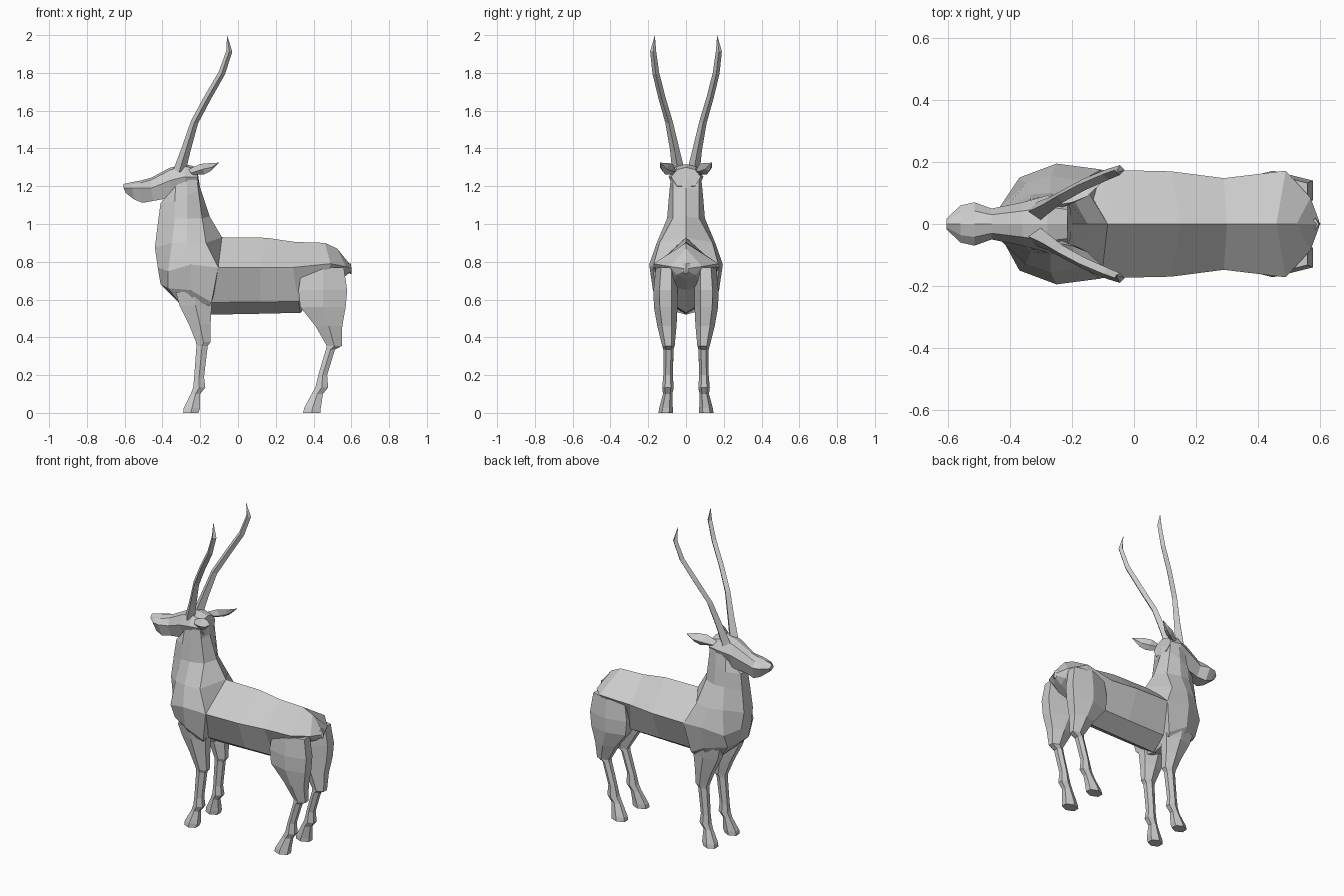
import bpy, bmesh
from mathutils import Vector

coat = bpy.data.materials.new("grey_coat")
coat.diffuse_color = (0.6, 0.6, 0.6, 1)


def loft(name, rings, mirror=False):
    """Skin closed rings of equal length and cap both ends, flat shaded."""
    bm = bmesh.new()
    vs = [[bm.verts.new(p) for p in r] for r in rings]
    n = len(vs[0])
    for a, b in zip(vs, vs[1:]):
        for i in range(n):
            j = (i + 1) % n
            bm.faces.new((a[i], a[j], b[j], b[i]))
    bm.faces.new(vs[0])
    bm.faces.new(vs[-1][::-1])
    bmesh.ops.remove_doubles(bm, verts=bm.verts, dist=0.0005)
    bmesh.ops.recalc_face_normals(bm, faces=bm.faces)
    me = bpy.data.meshes.new(name)
    bm.to_mesh(me)
    bm.free()
    me.materials.append(coat)
    ob = bpy.data.objects.new(name, me)
    bpy.context.collection.objects.link(ob)
    if mirror:
        m = ob.modifiers.new("mirror", 'MIRROR')
        m.use_axis = (False, True, False)
        m.use_mirror_merge = False
    return ob


def sym(half):
    """Complete a half ring across the y = 0 plane."""
    return half + [(x, -y, z) for x, y, z in reversed(half) if y > 0]


# Torso: ridge, side, lower side, belly line
loft("torso", [sym(r) for r in [
    [(-.15, 0, .93), (-.15, .17, .77), (-.16, .10, .59), (-.16, 0, .52)],
    [(-.09, 0, .93), (-.105, .175, .77), (-.14, .10, .585), (-.14, 0, .52)],
    [(.15, 0, .927), (.12, .17, .77), (.12, .10, .587), (.12, 0, .525)],
    [(.30, 0, .905), (.29, .148, .77), (.32, .10, .59), (.33, 0, .53)],
    [(.46, 0, .90), (.49, .172, .79), (.46, .08, .67), (.42, 0, .65)],
    [(.525, 0, .87), (.57, .085, .775), (.56, .05, .73), (.55, 0, .71)],
    [(.59, 0, .79), (.597, .012, .765), (.597, .01, .75), (.595, 0, .745)],
]])

# Neck and chest: throat, front side, side, back side, nape
loft("neck_and_chest", [sym(r) for r in [
    [(-.36, .03, 1.15), (-.33, .07, 1.2), (-.27, .08, 1.25), (-.22, .07, 1.27), (-.215, 0, 1.28)],
    [(-.41, .035, 1.11), (-.335, .082, 1.12), (-.27, .09, 1.15), (-.21, .07, 1.18), (-.20, 0, 1.19)],
    [(-.425, .04, 1.0), (-.335, .095, 1.03), (-.27, .10, 1.03), (-.19, .07, 1.03), (-.15, 0, 1.04)],
    [(-.44, .045, .875), (-.35, .13, .90), (-.27, .155, .90), (-.17, .14, .90), (-.085, 0, .93)],
    [(-.425, .05, .77), (-.37, .15, .75), (-.25, .195, .785), (-.105, .176, .77), (-.08, 0, .80)],
    [(-.41, .04, .68), (-.37, .11, .66), (-.25, .175, .65), (-.14, .15, .585), (-.14, 0, .58)],
    [(-.34, .02, .61), (-.31, .08, .58), (-.24, .13, .57), (-.16, .11, .55), (-.15, 0, .52)],
]])

# Head: x, brow height, cheek height, jaw height, half width
loft("head", [sym([(x, 0, t), (x, w * .6, t - .012), (x, w, c), (x + .01, w * .6, b), (x + .01, 0, b)])
              for x, t, c, b, w in [
    (-.605, 1.212, 1.19, 1.165, .018),
    (-.56, 1.222, 1.19, 1.13, .06),
    (-.515, 1.23, 1.19, 1.112, .07),
    (-.46, 1.245, 1.19, 1.122, .05),
    (-.36, 1.298, 1.23, 1.14, .07),
    (-.28, 1.317, 1.25, 1.165, .092),
    (-.215, 1.30, 1.25, 1.20, .078)]])


def leg(name, rows):
    """Six-sided leg; rows are front x, back x, inner y, outer y, z."""
    rings = []
    for f, b, i, o, z in rows:
        m, q = (f + b) / 2, (o - i) * .25
        rings.append([(f, i + q, z), (f, o - q, z), (m, o, z),
                      (b, o - q, z), (b, i + q, z), (m, i, z)])
    loft(name, rings, True)


leg("front_legs", [
    (-.33, -.13, .06, .16, .64), (-.31, -.14, .045, .152, .57),
    (-.26, -.145, .05, .14, .47), (-.222, -.145, .06, .126, .375),
    (-.22, -.16, .065, .12, .355), (-.232, -.18, .07, .12, .19),
    (-.237, -.173, .065, .126, .135), (-.25, -.20, .072, .122, .10),
    (-.288, -.20, .07, .142, .025), (-.29, -.21, .07, .146, 0)])

leg("hind_legs", [
    (.34, .56, .05, .16, .77), (.32, .578, .045, .172, .65),
    (.33, .57, .045, .17, .56), (.41, .552, .05, .152, .46),
    (.47, .55, .06, .126, .355), (.465, .513, .066, .12, .335),
    (.425, .472, .07, .12, .20), (.41, .477, .065, .126, .135),
    (.39, .45, .072, .122, .10), (.35, .438, .07, .142, .025),
    (.345, .437, .07, .146, 0)])

# Horns: swept four-sided taper along a bent path (x, y, z, radius)
path = [(-.31, .04, 1.28, .033), (-.275, .06, 1.395, .025), (-.23, .09, 1.54, .020),
        (-.16, .128, 1.67, .019), (-.085, .16, 1.80, .018), (-.046, .174, 1.915, .016),
        (-.058, .165, 2.0, .002)]
pts = [Vector(p[:3]) for p in path]
rings = []
for k, p in enumerate(pts):
    t = (pts[min(k + 1, len(pts) - 1)] - pts[max(k - 1, 0)]).normalized()
    u = Vector((0, 1, 0)).cross(t).normalized()
    v = t.cross(u)
    r = path[k][3]
    rings.append([p + u * r, p + v * r, p - u * r, p - v * r])
rings[-1] = [Vector((-.058, .165, 2.0)) + (q - pts[-1]) * .1 for q in rings[-1]]
loft("horns", rings, True)

# Ears: narrow root, broad leaf, pointed tip
loft("ears", [
    [(-.26, .06, 1.29), (-.25, .085, 1.27), (-.24, .07, 1.26), (-.24, .05, 1.275)],
    [(-.20, .07, 1.318), (-.185, .125, 1.29), (-.18, .11, 1.262), (-.18, .075, 1.28)],
    [(-.15, .09, 1.322), (-.14, .138, 1.30), (-.145, .125, 1.28), (-.145, .10, 1.29)],
    [(-.10, .138, 1.325)] * 4], True)

# Tail: short wedge
loft("tail", [sym([(x - d, 0, z), (x, w, z), (x + d, 0, z)]) for x, z, w, d in [
    (.585, .79, .02, .012), (.59, .755, .02, .012), (.597, .735, .004, .003)]])
